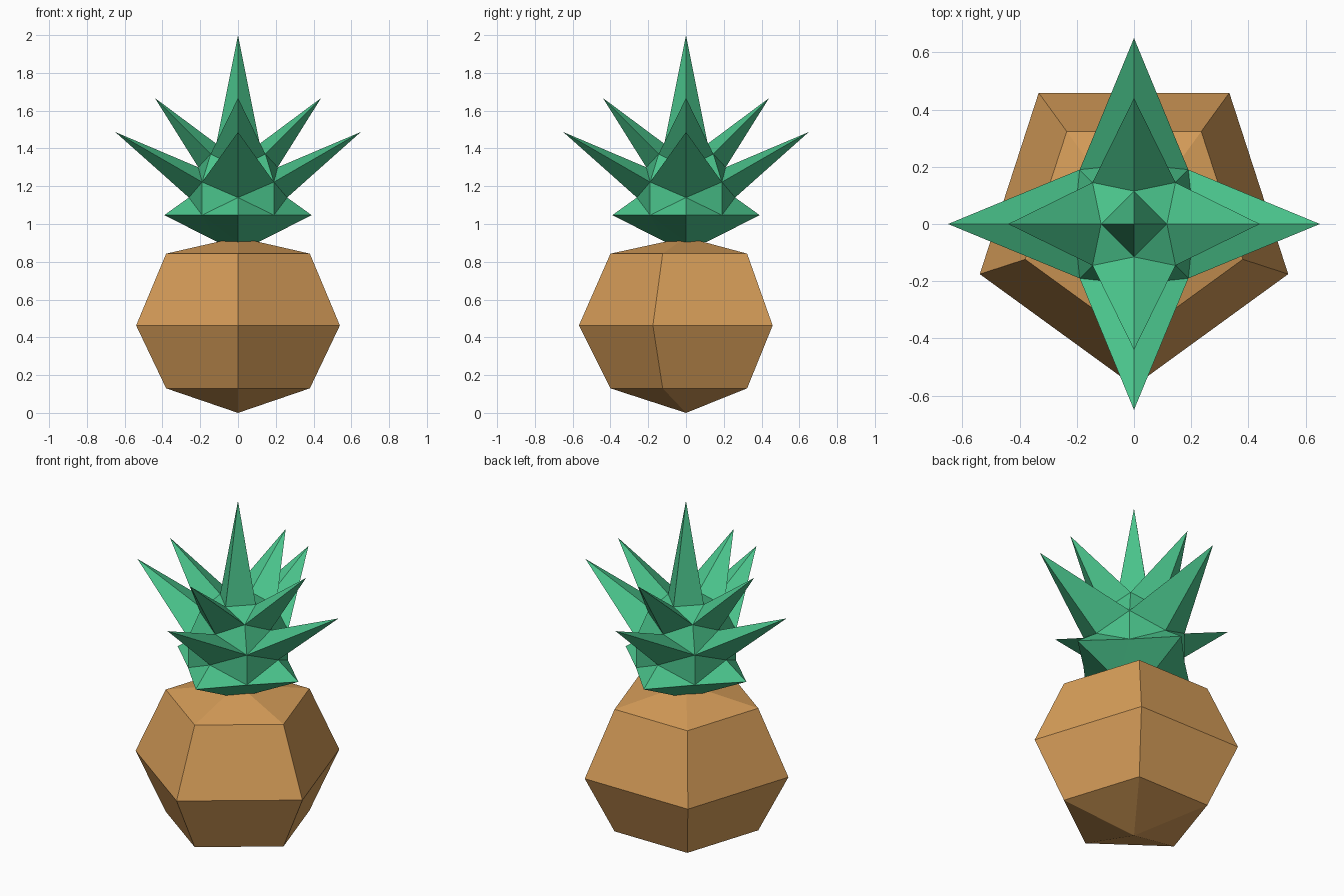
import bpy, bmesh, math

if "Cube" in bpy.data.objects:
    bpy.data.objects.remove(bpy.data.objects["Cube"])


def material(name, rgb):
    m = bpy.data.materials.new(name)
    m.diffuse_color = (*rgb, 1)
    m.use_nodes = True
    m.node_tree.nodes["Principled BSDF"].inputs["Base Color"].default_value = m.diffuse_color
    return m


def ring(bm, n, r, z, start):
    """n vertices at radius r, first one at angle start (degrees)."""
    return [bm.verts.new((r * math.cos(math.radians(start + 360 * i / n)),
                          r * math.sin(math.radians(start + 360 * i / n)), z))
            for i in range(n)]


def finish(bm, name, mat):
    bmesh.ops.recalc_face_normals(bm, faces=bm.faces)
    me = bpy.data.meshes.new(name)
    bm.to_mesh(me)
    bm.free()
    me.materials.append(mat)
    ob = bpy.data.objects.new(name, me)
    bpy.context.collection.objects.link(ob)
    return ob


brown = material("golden brown", (0.68, 0.34, 0.10))
green = material("leaf green", (0.069, 0.55, 0.26))

# Five-sided fruit body, a corner facing the front
bm = bmesh.new()
rings = [ring(bm, 5, r, z, -90) for r, z in ((0.40, 0.13), (0.567, 0.463), (0.40, 0.843))]
bottom, top = bm.verts.new((0, 0, 0)), bm.verts.new((0, 0, 0.93))
for i in range(5):
    j = (i + 1) % 5
    bm.faces.new((bottom, rings[0][j], rings[0][i]))
    bm.faces.new((top, rings[2][i], rings[2][j]))
    for a, b in zip(rings, rings[1:]):
        bm.faces.new((a[i], a[j], b[j], b[i]))
finish(bm, "fruit_body", brown)

# Leaf crown: three four-pointed stars joined by necks, with a central spike
bm = bmesh.new()
necks = [ring(bm, 4, r, z, 0) for r, z in
         ((0.11, 0.905), (0.26, 1.14), (0.21, 1.30), (0.115, 1.425))]
tips = [ring(bm, 4, r, z, 0) for r, z in ((0.39, 1.047), (0.65, 1.487), (0.44, 1.667))]
corners = [ring(bm, 4, r * math.sqrt(2), z, 45) for r, z in
           ((0.19, 1.047), (0.19, 1.222), (0.145, 1.37))]
apex = bm.verts.new((0, 0, 2.0))
for i in range(4):
    j = (i + 1) % 4
    # under and upper faces of each leaf
    for k in range(3):
        c = corners[k][i]
        for neck in (necks[k], necks[k + 1]):
            bm.faces.new((neck[i], tips[k][i], c))
            bm.faces.new((neck[j], tips[k][j], c))
    # walls between neighbouring tiers
    for k in range(2):
        for n in (i, j):
            bm.faces.new((necks[k + 1][n], corners[k][i], corners[k + 1][i]))
    # closing faces and spike
    bm.faces.new((necks[0][i], necks[0][j], corners[0][i]))
    bm.faces.new((necks[3][i], necks[3][j], corners[2][i]))
    bm.faces.new((necks[3][i], necks[3][j], apex))
bm.faces.new(necks[0])
finish(bm, "leaf_crown", green)
